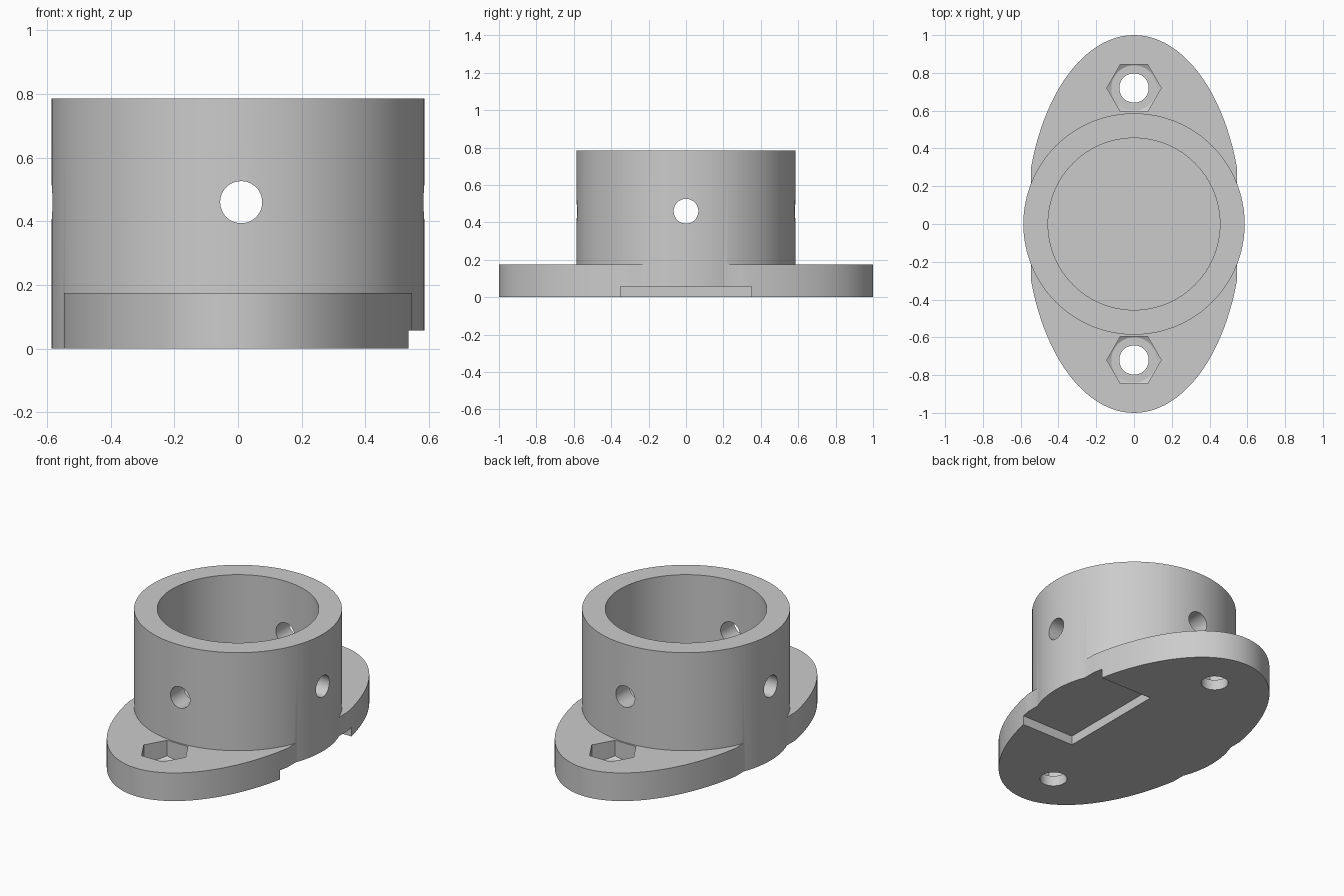
import bpy
import bmesh
import math
from mathutils import Matrix

if "Cube" in bpy.data.objects:
    bpy.data.objects.remove(bpy.data.objects["Cube"])

grey = bpy.data.materials.new("plain grey")
grey.diffuse_color = (0.6, 0.6, 0.6, 1)
grey.use_nodes = True
grey.node_tree.nodes["Principled BSDF"].inputs["Base Color"].default_value = grey.diffuse_color


def prism(name, rings, sides=96, sx=1.0, sy=1.0, phase=0.0, matrix=Matrix()):
    """Closed solid from stacked (radius, z) rings."""
    bm = bmesh.new()
    loops = []
    for r, z in rings:
        loops.append([bm.verts.new((sx * r * math.cos(phase + math.tau * i / sides),
                                    sy * r * math.sin(phase + math.tau * i / sides), z))
                      for i in range(sides)])
    for a, b in zip(loops, loops[1:]):
        for i in range(sides):
            j = (i + 1) % sides
            bm.faces.new((a[i], a[j], b[j], b[i]))
    bm.faces.new(loops[0][::-1])
    bm.faces.new(loops[-1])
    bm.transform(matrix)
    return finish(name, bm)


def box(name, x0, x1, y0, y1, z0, z1):
    bm = bmesh.new()
    bmesh.ops.create_cube(bm, size=1)
    bm.transform(Matrix.Translation(((x0 + x1) / 2, (y0 + y1) / 2, (z0 + z1) / 2))
                 @ Matrix.Diagonal((x1 - x0, y1 - y0, z1 - z0, 1)))
    return finish(name, bm)


def finish(name, bm):
    bmesh.ops.recalc_face_normals(bm, faces=bm.faces)
    me = bpy.data.meshes.new(name)
    bm.to_mesh(me)
    bm.free()
    me.materials.append(grey)
    ob = bpy.data.objects.new(name, me)
    bpy.context.collection.objects.link(ob)
    return ob


def combine(target, other, operation):
    """Apply a boolean and remove the helper."""
    bpy.context.view_layer.objects.active = target
    mod = target.modifiers.new("bool", 'BOOLEAN')
    mod.operation = operation
    mod.solver = 'EXACT'
    mod.object = other
    bpy.ops.object.modifier_apply(modifier=mod.name)
    bpy.data.objects.remove(other, do_unlink=True)


# Oval flange with trimmed sides, joined to the round socket
body = prism("flanged_socket", [(1, 0), (1, 0.175)], 128, sx=0.571)
combine(body, box("side_trim", -0.546, 0.546, -2, 2, -1, 1), 'INTERSECT')
combine(body, prism("socket_wall", [(0.586, 0), (0.586, 0.785)], 128), 'UNION')

# Blind bore
combine(body, prism("bore", [(0.455, 0.17), (0.455, 1)], 128), 'DIFFERENCE')

# Screw holes and chamfered hexagonal nut pockets at both ends
for s in (-1, 1):
    place = Matrix.Translation((0, s * 0.72, 0))
    combine(body, prism("screw_hole", [(0.078, -0.5), (0.078, 0.5)], 48, matrix=place), 'DIFFERENCE')
    pocket = prism("nut_pocket", [(0.144, 0.065), (0.144, 0.175 + 0.1)], 6, matrix=place)
    combine(pocket, prism("nut_chamfer", [(0.12, 0.065), (0.18, 0.1), (0.18, 0.5)], 48,
                          matrix=place), 'INTERSECT')
    # keep the socket wall whole: trim the pocket where it would touch it
    combine(body, pocket, 'DIFFERENCE')

# Cross holes through the socket wall on both axes
lift = Matrix.Translation((0.01, 0, 0.46)) @ Matrix.Rotation(math.pi / 2, 4, 'X')
combine(body, prism("cross_hole_y", [(0.066, -1), (0.066, 1)], 48, matrix=lift), 'DIFFERENCE')
lift = Matrix.Translation((0, 0, 0.46)) @ Matrix.Rotation(math.pi / 2, 4, 'Y')
combine(body, prism("cross_hole_x", [(0.066, -1), (0.066, 1)], 48, matrix=lift), 'DIFFERENCE')

# Shallow slot under the right side
combine(body, box("slot", 0.172, 1, -0.35, 0.35, -0.5, 0.057), 'DIFFERENCE')

bpy.ops.object.select_all(action='DESELECT')
body.select_set(True)
bpy.context.view_layer.objects.active = body
bpy.ops.object.shade_smooth_by_angle(angle=math.radians(25))
